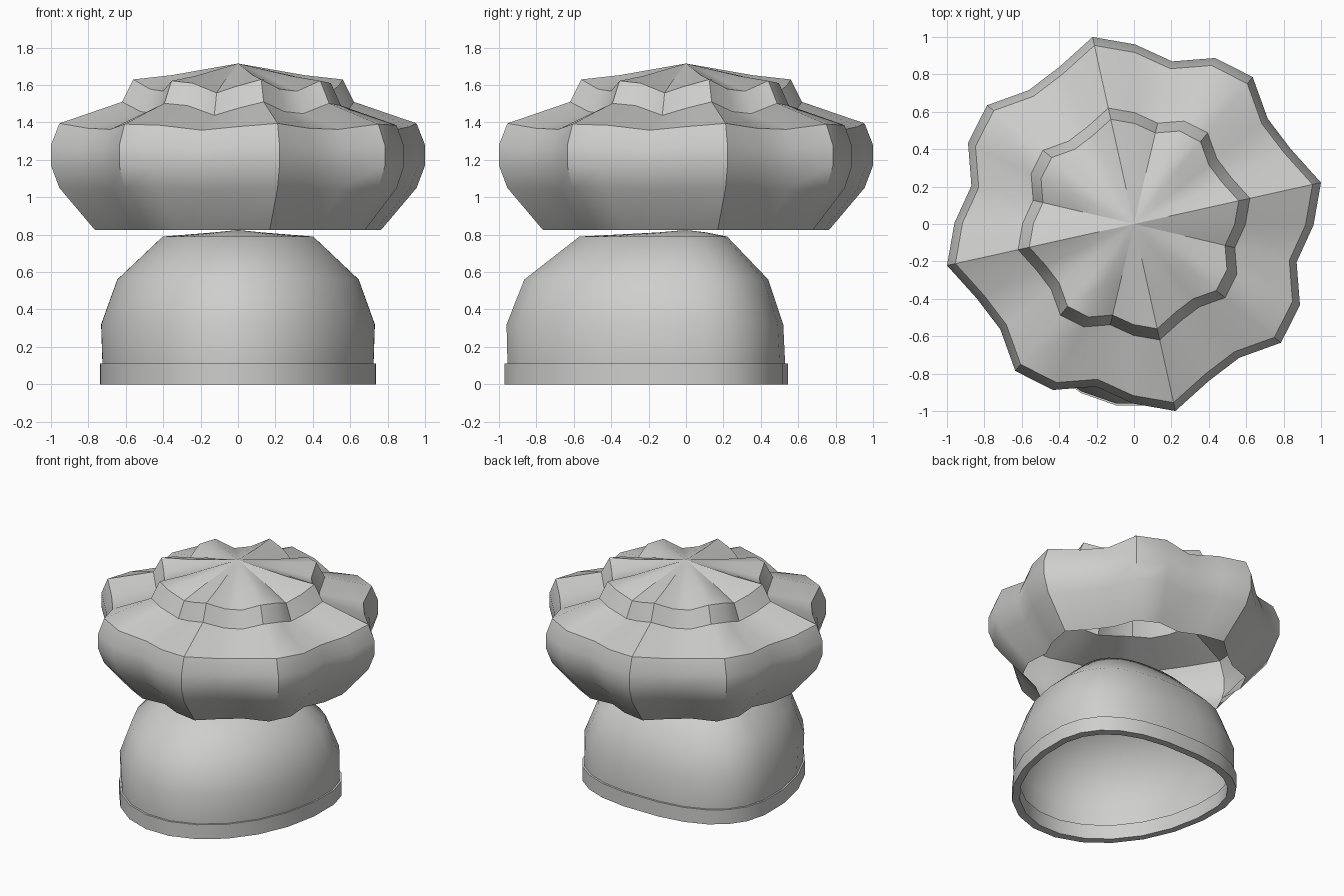
import bpy
import math

if "Cube" in bpy.data.objects:
    bpy.data.objects.remove(bpy.data.objects["Cube"])

grey = bpy.data.materials.new("plain_grey")
grey.diffuse_color = (0.62, 0.62, 0.61, 1)
grey.use_nodes = True
grey.node_tree.nodes["Principled BSDF"].inputs["Base Color"].default_value = grey.diffuse_color


def loft(name, rings, apex=None, closed=False, angle=30):
    """Skin a stack of rings, optionally capped by a fan or closed into a band."""
    n = len(rings[0])
    verts = [v for ring in rings for v in ring]
    faces = []
    levels = len(rings)
    for k in range(levels if closed else levels - 1):
        a, b = k * n, (k + 1) % levels * n
        for i in range(n):
            j = (i + 1) % n
            faces.append((a + i, a + j, b + j, b + i))
    if apex:
        verts.append(apex)
        a = (levels - 1) * n
        faces += [(a + i, a + (i + 1) % n, len(verts) - 1) for i in range(n)]
    mesh = bpy.data.meshes.new(name)
    mesh.from_pydata(verts, [], faces)
    mesh.materials.append(grey)
    obj = bpy.data.objects.new(name, mesh)
    bpy.context.collection.objects.link(obj)
    bpy.ops.object.select_all(action='DESELECT')
    obj.select_set(True)
    bpy.context.view_layer.objects.active = obj
    bpy.ops.object.shade_smooth_by_angle(angle=math.radians(angle))
    return obj


def egg(half_width, front, back, z, n=24):
    """Egg outline: long elliptical front, squarer short back."""
    mid = (0.97 * back + 0.545 * front) / 1.515
    ring = []
    for i in range(n):
        t = (i + 0.5) * math.tau / n
        c, s = math.cos(t), math.sin(t)
        if s < 0:
            ring.append((half_width * c, mid + (mid - front) * s * 1.008, z))
        else:
            x = math.copysign(abs(c) ** 0.8, c)
            ring.append((half_width * x, mid + (back - mid) * s ** 0.8 * 1.007, z))
    return ring


# Lower dome, open underneath
loft("dome", [
    egg(0.725, -0.955, 0.53, 0.02),
    egg(0.73, -0.955, 0.53, 0.11),
    egg(0.737, -0.96, 0.52, 0.32),
    egg(0.65, -0.865, 0.44, 0.56),
    egg(0.405, -0.57, 0.22, 0.79),
    egg(0.13, -0.15, 0.11, 0.812),
], apex=(0, 0, 0.825), angle=40)

# Rim band around the dome opening
loft("rim", [
    egg(0.742, -0.97, 0.545, 0),
    egg(0.742, -0.97, 0.545, 0.11),
    egg(0.69, -0.91, 0.49, 0.11),
    egg(0.69, -0.91, 0.49, 0),
], closed=True)

# Fluted puff: seven radii repeated four times, counter-clockwise
LOBES = [1.024, 0.93, 0.91, 1.01, 0.988, 0.893, 0.96]
START = math.radians(12.5)


def flute(scale, z, lift):
    """Wavy ring whose grooves dip by lift times their depth."""
    ring = []
    for i in range(28):
        r = LOBES[i % 7]
        t = START + i * math.tau / 28
        ring.append((scale * r * math.cos(t), scale * r * math.sin(t),
                     z + lift * (r - 1.024)))
    return ring


loft("puff", [
    flute(0.765, 0.825, 0),
    flute(0.955, 1.05, 0.1),
    flute(1.0, 1.17, 0.1),
    flute(1.0, 1.28, 0.2),
    flute(0.955, 1.395, 0.28),
    flute(0.62, 1.51, 0.55),
    flute(0.56, 1.63, 0.55),
    flute(0.36, 1.652, 0.25),
], apex=(0, 0, 1.715), angle=35)
